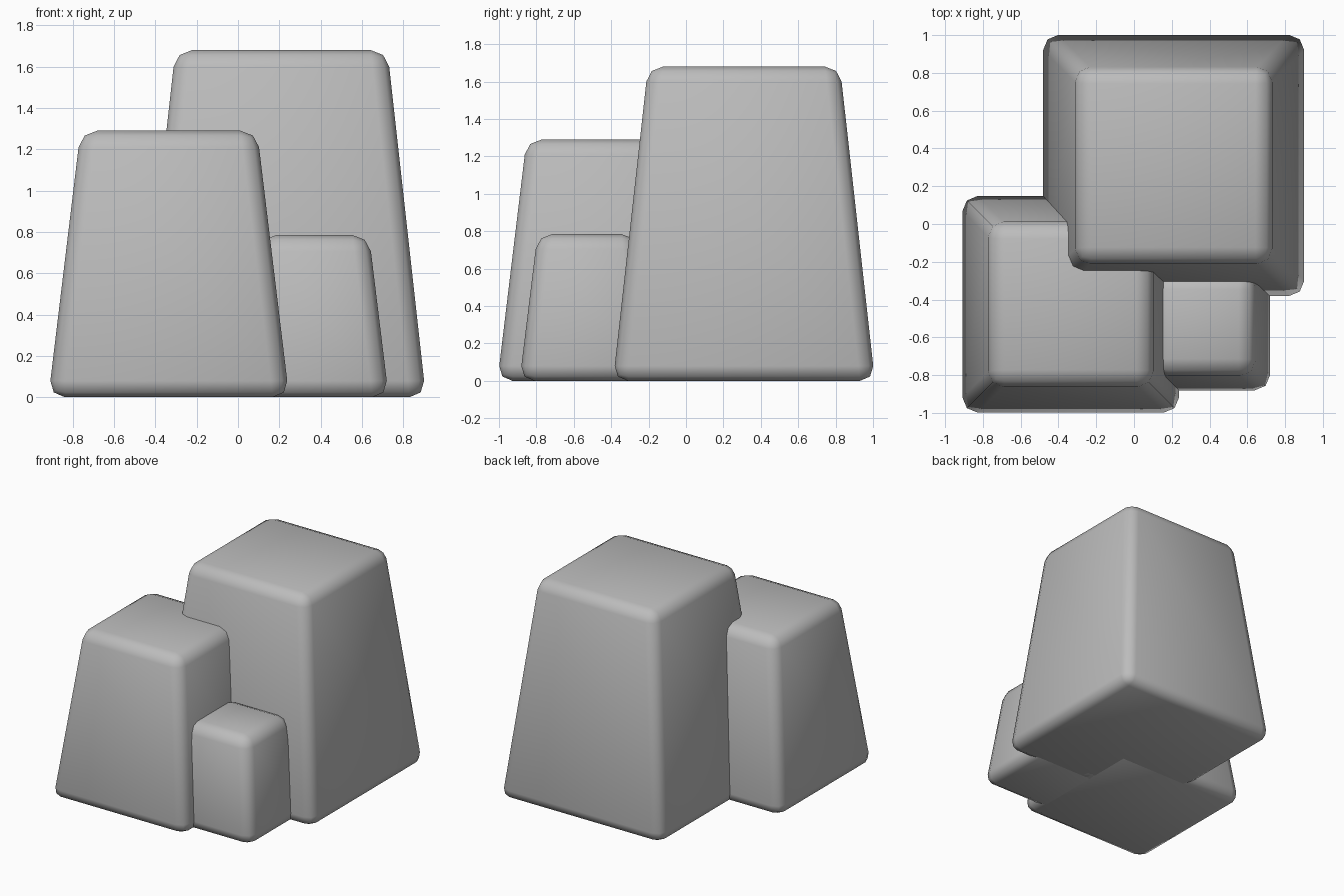
import bpy, bmesh

if "Cube" in bpy.data.objects:
    bpy.data.objects.remove(bpy.data.objects["Cube"])

# Dark stone grey
stone = bpy.data.materials.new("stone")
stone.diffuse_color = (0.5, 0.5, 0.5, 1)
stone.use_nodes = True
stone.node_tree.nodes["Principled BSDF"].inputs["Base Color"].default_value = stone.diffuse_color


def block(name, cx, cy, half, height, taper=0.733, bevel=0.08):
    """Tapered square block with rounded edges, standing on z = 0."""
    bm = bmesh.new()
    bmesh.ops.create_cube(bm, size=2)
    for v in bm.verts:
        top = v.co.z > 0
        s = half * (taper if top else 1)
        v.co = (cx + v.co.x * s, cy + v.co.y * s, height if top else 0)
    bmesh.ops.bevel(bm, geom=bm.edges[:], offset=bevel, segments=2,
                    profile=0.5, affect='EDGES')
    bmesh.ops.recalc_face_normals(bm, faces=bm.faces[:])
    for f in bm.faces:
        f.smooth = True
    mesh = bpy.data.meshes.new(name)
    bm.to_mesh(mesh)
    bm.free()
    mesh.materials.append(stone)
    obj = bpy.data.objects.new(name, mesh)
    bpy.context.collection.objects.link(obj)
    return obj


# Three overlapping stone blocks
block("tall_rock", 0.21, 0.31, 0.70, 1.68)
block("middle_rock", -0.335, -0.425, 0.583, 1.29)
block("small_rock", 0.37, -0.53, 0.36, 0.785)
